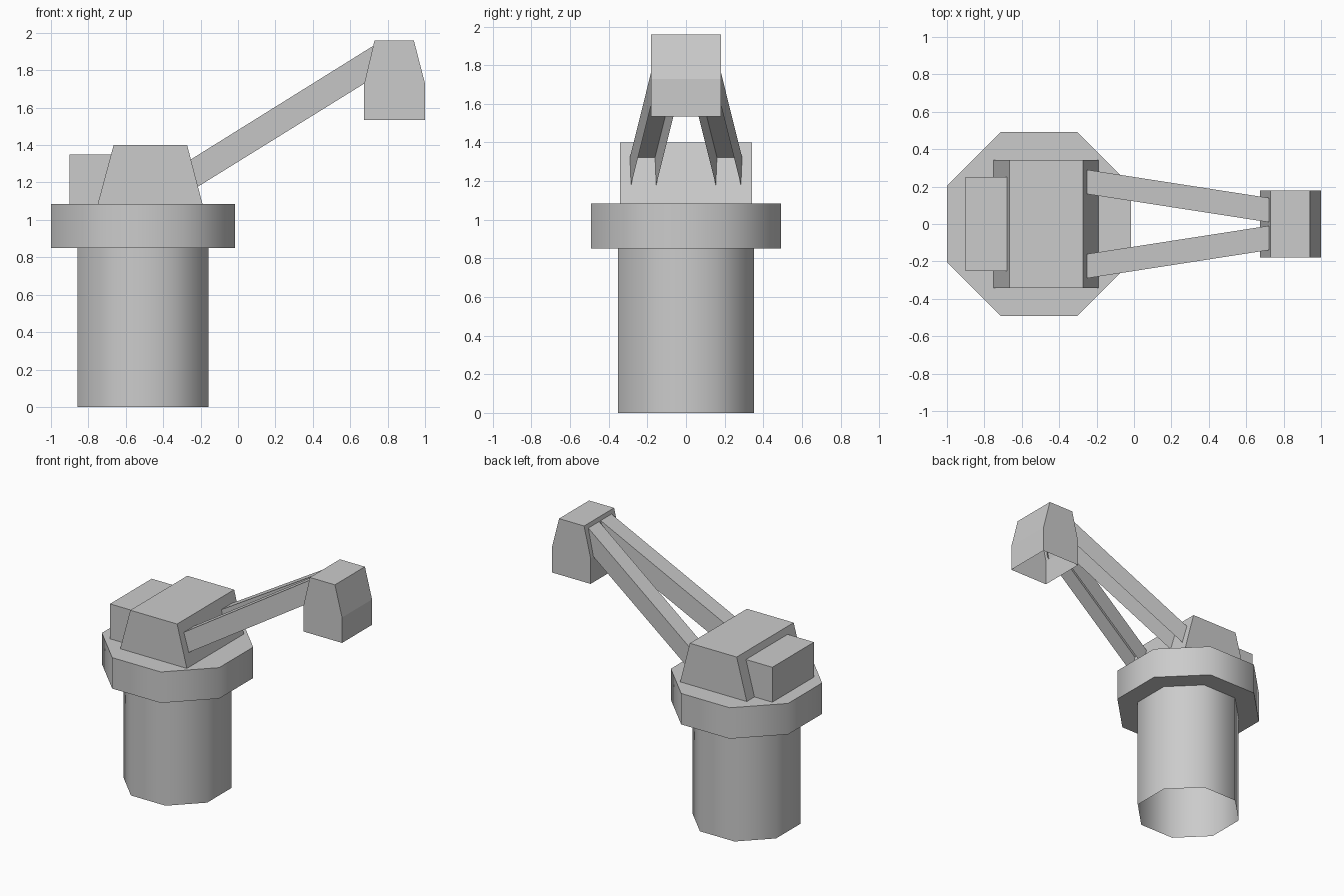
import bpy
import bmesh
from math import cos, pi, radians
from mathutils import Matrix

default = bpy.data.objects.get("Cube")
if default:
    bpy.data.objects.remove(default, do_unlink=True)

# Single plain grey
GREY = (0.6, 0.6, 0.6, 1.0)
grey = bpy.data.materials.new("plain_grey")
grey.use_nodes = True
grey.diffuse_color = GREY
bsdf = next(n for n in grey.node_tree.nodes if n.type == "BSDF_PRINCIPLED")
bsdf.inputs["Base Color"].default_value = GREY


def add_object(name, bm):
    mesh = bpy.data.meshes.new(name)
    bm.to_mesh(mesh)
    bm.free()
    mesh.materials.append(grey)
    obj = bpy.data.objects.new(name, mesh)
    bpy.context.collection.objects.link(obj)
    return obj


def octagon_drum(name, x, apothem, z0, z1, capped):
    """Eight-sided smooth-shaded drum with flat sides on the axes."""
    bm = bmesh.new()
    radius = apothem / cos(pi / 8)
    place = Matrix.Translation((x, 0, (z0 + z1) / 2)) @ Matrix.Rotation(pi / 8, 4, "Z")
    bmesh.ops.create_cone(bm, cap_ends=capped, segments=8, radius1=radius,
                          radius2=radius, depth=z1 - z0, matrix=place)
    obj = add_object(name, bm)
    bpy.ops.object.select_all(action="DESELECT")
    obj.select_set(True)
    bpy.context.view_layer.objects.active = obj
    bpy.ops.object.shade_smooth_by_angle(angle=radians(50))
    return obj


def side_prism(name, outline, half_width, open_edges=(), centre=lambda x: 0.0):
    """Extrude a counter-clockwise x-z outline along y; open_edges get no wall."""
    bm = bmesh.new()
    front = [bm.verts.new((x, centre(x) - half_width, z)) for x, z in outline]
    back = [bm.verts.new((x, centre(x) + half_width, z)) for x, z in outline]
    bm.faces.new(front)
    bm.faces.new(back[::-1])
    for i in range(len(outline)):
        if i not in open_edges:
            j = (i + 1) % len(outline)
            bm.faces.new((front[j], front[i], back[i], back[j]))
    return add_object(name, bm)


# Pedestal (open tube) and collar
CENTRE_X = -0.508
octagon_drum("pedestal", CENTRE_X, 0.351, 0.0, 0.85, False)
octagon_drum("collar", CENTRE_X, 0.4925, 0.85, 1.085, True)

# Turret body with sloped front and back, and the box behind it
side_prism("turret_body",
           [(-0.75, 1.085), (-0.19, 1.085), (-0.272, 1.4), (-0.665, 1.4)], 0.342)
side_prism("rear_box",
           [(-0.9, 1.085), (-0.66, 1.085), (-0.66, 1.35), (-0.9, 1.35)], 0.25)

# Converging pair of arms, each a channel open below and at both ends
arm = side_prism("arms",
                 [(-0.23, 1.168), (0.69, 1.738), (0.735, 1.938), (-0.27, 1.312)],
                 0.065, open_edges=(0, 1, 3),
                 centre=lambda x: 0.225 - 0.155 * (x + 0.25))
mirror = arm.modifiers.new("mirror", "MIRROR")
mirror.use_axis = (False, True, False)
mirror.use_mirror_merge = False

# Tapered head, open underneath
side_prism("head",
           [(0.675, 1.535), (1.0, 1.535), (1.0, 1.728), (0.94, 1.96),
            (0.73, 1.96), (0.675, 1.728)], 0.18, open_edges=(0,))
